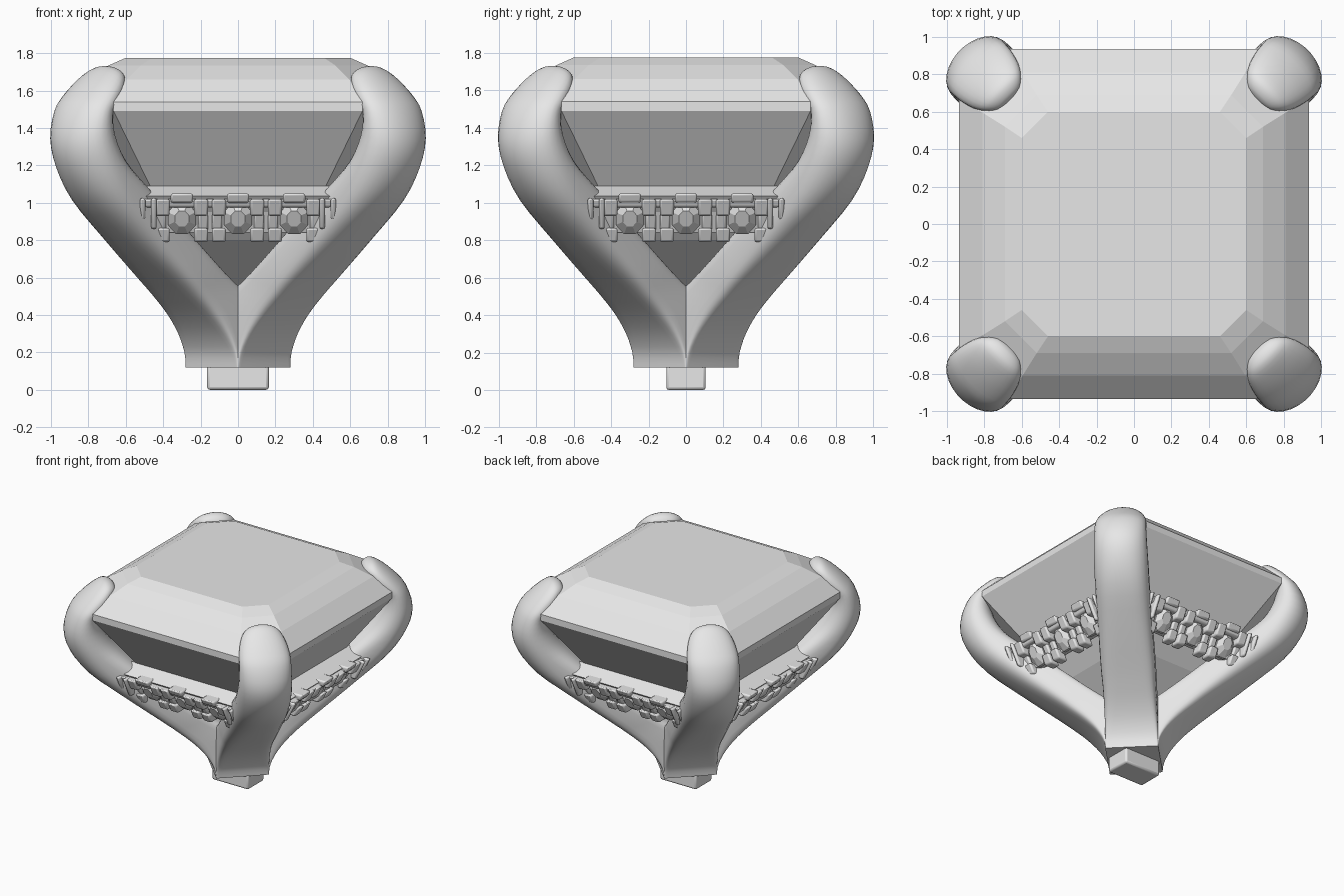
import bpy, bmesh, math
from mathutils import Matrix

if "Cube" in bpy.data.objects:
    bpy.data.objects.remove(bpy.data.objects["Cube"])

metal = bpy.data.materials.new("silver grey")
metal.diffuse_color = (0.8, 0.8, 0.8, 1)
metal.use_nodes = True
metal.node_tree.nodes["Principled BSDF"].inputs["Base Color"].default_value = metal.diffuse_color


def finish(bm, name, smooth=None, bevel=0, turn=0):
    bmesh.ops.recalc_face_normals(bm, faces=bm.faces)
    me = bpy.data.meshes.new(name)
    bm.to_mesh(me)
    bm.free()
    me.materials.append(metal)
    ob = bpy.data.objects.new(name, me)
    bpy.context.collection.objects.link(ob)
    ob.rotation_euler.z = turn
    if bevel:
        mod = ob.modifiers.new("soft edges", "BEVEL")
        mod.width, mod.segments = bevel, 2
    if smooth:
        bpy.ops.object.select_all(action="DESELECT")
        ob.select_set(True)
        bpy.context.view_layer.objects.active = ob
        bpy.ops.object.shade_smooth_by_angle(angle=math.radians(smooth))
    return ob


def loft(bm, rings):
    rows = [[bm.verts.new(p) for p in ring] for ring in rings]
    n = len(rows[0])
    for a, b in zip(rows, rows[1:]):
        for i in range(n):
            bm.faces.new((a[i], a[(i + 1) % n], b[(i + 1) % n], b[i]))
    bm.faces.new(rows[0])
    bm.faces.new(rows[-1])


def box(bm, x0, x1, y0, y1, z0, z1):
    m = Matrix.Translation(((x0 + x1) / 2, (y0 + y1) / 2, (z0 + z1) / 2))
    m = m @ Matrix.Diagonal((abs(x1 - x0), y1 - y0, z1 - z0, 1))
    bmesh.ops.create_cube(bm, size=1, matrix=m)


def lean(bm):
    # Tilt gallery parts so the top sits further out than the bottom
    for v in bm.verts:
        v.co.y -= (v.co.z - 0.92) * 0.5


# Step-cut stone: square rings with cut corners
def cut_square(h, c, z):
    s = h - c
    return [(s, -h, z), (h, -s, z), (h, s, z), (s, h, z),
            (-s, h, z), (-h, s, z), (-h, -s, z), (-s, -h, z)]


bm = bmesh.new()
loft(bm, [cut_square(*r) for r in (
    (0.02, 0.006, 0.50), (0.40, 0.115, 0.80), (0.66, 0.19, 1.09),
    (0.935, 0.27, 1.49), (0.935, 0.27, 1.54), (0.81, 0.215, 1.66),
    (0.69, 0.17, 1.735), (0.60, 0.14, 1.775))])
finish(bm, "centre_stone")

# Claws: outer (d, z), inner (d, z), half width, outer and inner roundness
CLAW = [
    (0.200, 0.12, 0.00, 0.12, 0.200, 0.05, 0.35),
    (0.215, 0.20, 0.00, 0.22, 0.200, 0.10, 0.35),
    (0.275, 0.30, 0.00, 0.34, 0.200, 0.20, 0.35),
    (0.370, 0.40, 0.02, 0.46, 0.200, 0.30, 0.35),
    (0.490, 0.50, 0.19, 0.58, 0.200, 0.40, 0.35),
    (0.620, 0.60, 0.34, 0.69, 0.205, 0.50, 0.35),
    (0.890, 0.80, 0.62, 0.92, 0.205, 0.70, 0.40),
    (1.140, 1.00, 0.83, 1.10, 0.205, 0.85, 0.60),
    (1.275, 1.18, 0.96, 1.23, 0.205, 1.00, 0.85),
    (1.315, 1.34, 1.04, 1.36, 0.200, 1.00, 0.90),
    (1.270, 1.50, 1.07, 1.46, 0.195, 1.00, 0.90),
    (1.190, 1.60, 1.05, 1.50, 0.190, 1.00, 0.90),
    (1.095, 1.685, 1.00, 1.55, 0.170, 1.00, 0.90),
    (1.020, 1.73, 0.965, 1.60, 0.135, 1.00, 0.90),
    (0.965, 1.72, 0.935, 1.64, 0.085, 1.00, 0.90),
    (0.940, 1.695, 0.93, 1.67, 0.025, 1.00, 0.90)]


def smooth_rows(rows, steps=3):
    out = []
    for i in range(len(rows) - 1):
        p = [rows[max(0, min(len(rows) - 1, i + k))] for k in (-1, 0, 1, 2)]
        for s in range(steps):
            t = s / steps
            out.append([0.5 * (2 * b + (c - a) * t + (2 * a - 5 * b + 4 * c - d) * t * t
                               + (3 * b - a - 3 * c + d) * t ** 3) for a, b, c, d in zip(*p)])
    return out + [list(rows[-1])]


def power(v, e):
    return math.copysign(abs(v) ** e, v) if abs(v) > 1e-6 else 0.0


def claw_ring(od, oz, idd, iz, hw, outer, inner, n=28):
    ring = []
    for k in range(n):
        a = 2 * math.pi * (k + 0.5) / n
        e = max(0.05, outer) if math.cos(a) > 0 else inner
        u, w = power(math.cos(a), e), power(math.sin(a), e) * hw
        f = (u + 1) / 2
        ring.append((idd + (od - idd) * f, w, iz + (oz - iz) * f))
    return ring


for q in range(4):
    bm = bmesh.new()
    loft(bm, [claw_ring(*r) for r in smooth_rows(CLAW)])
    finish(bm, f"claw_{q + 1}", smooth=40, turn=math.pi / 4 + q * math.pi / 2)

# Side galleries: shelf, bead rows, small stones, repeated on four sides
for q in range(4):
    turn = q * math.pi / 2
    # Backing rail with a sloping top shelf
    bm = bmesh.new()
    prof = [(-0.61, 0.84), (-0.66, 0.84), (-0.71, 0.95), (-0.78, 1.035), (-0.655, 1.09), (-0.62, 1.06)]
    loft(bm, [[(s * (0.42 + (z - 0.84) * 0.6), y, z) for y, z in prof] for s in (-1, 1)])
    finish(bm, f"gallery_rail_{q + 1}", turn=turn)

    # Blocks flanking each stone, cups above them, and fins at the ends
    bm = bmesh.new()
    for c in (-0.3, 0, 0.3):
        for s in (-1, 1):
            box(bm, c + s * 0.065, c + s * 0.14, -0.745, -0.66, 0.79, 0.865)
            box(bm, c + s * 0.065, c + s * 0.14, -0.77, -0.66, 0.93, 1.02)
            box(bm, c + s * 0.085, c + s * 0.14, -0.72, -0.65, 0.84, 0.94)
        box(bm, c - 0.06, c + 0.06, -0.77, -0.66, 1.0, 1.05)
    box(bm, -0.57, 0.57, -0.755, -0.66, 0.975, 1.02)
    for s in (-1, 1):
        for x, z in ((0.45, 0.86), (0.51, 0.91), (0.56, 0.96)):
            box(bm, s * x - 0.015, s * x + 0.015, -0.79, -0.66, z, 1.025)
    lean(bm)
    finish(bm, f"gallery_beads_{q + 1}", smooth=50, bevel=0.012, turn=turn)

    # Faceted accent stones
    bm = bmesh.new()
    for c in (-0.3, 0, 0.3):
        rings = []
        for r, y in ((0.05, -0.65), (0.09, -0.69), (0.09, -0.71), (0.045, -0.745)):
            rings.append([(c + 0.9 * r * math.cos(k * math.pi / 4 + math.pi / 8), y,
                           0.915 + r * math.sin(k * math.pi / 4 + math.pi / 8)) for k in range(8)])
        loft(bm, rings)
    lean(bm)
    finish(bm, f"accent_stones_{q + 1}", turn=turn)

# Mounting peg
bm = bmesh.new()
box(bm, -0.165, 0.165, -0.105, 0.105, 0, 0.16)
finish(bm, "mounting_peg", smooth=40, bevel=0.015)
